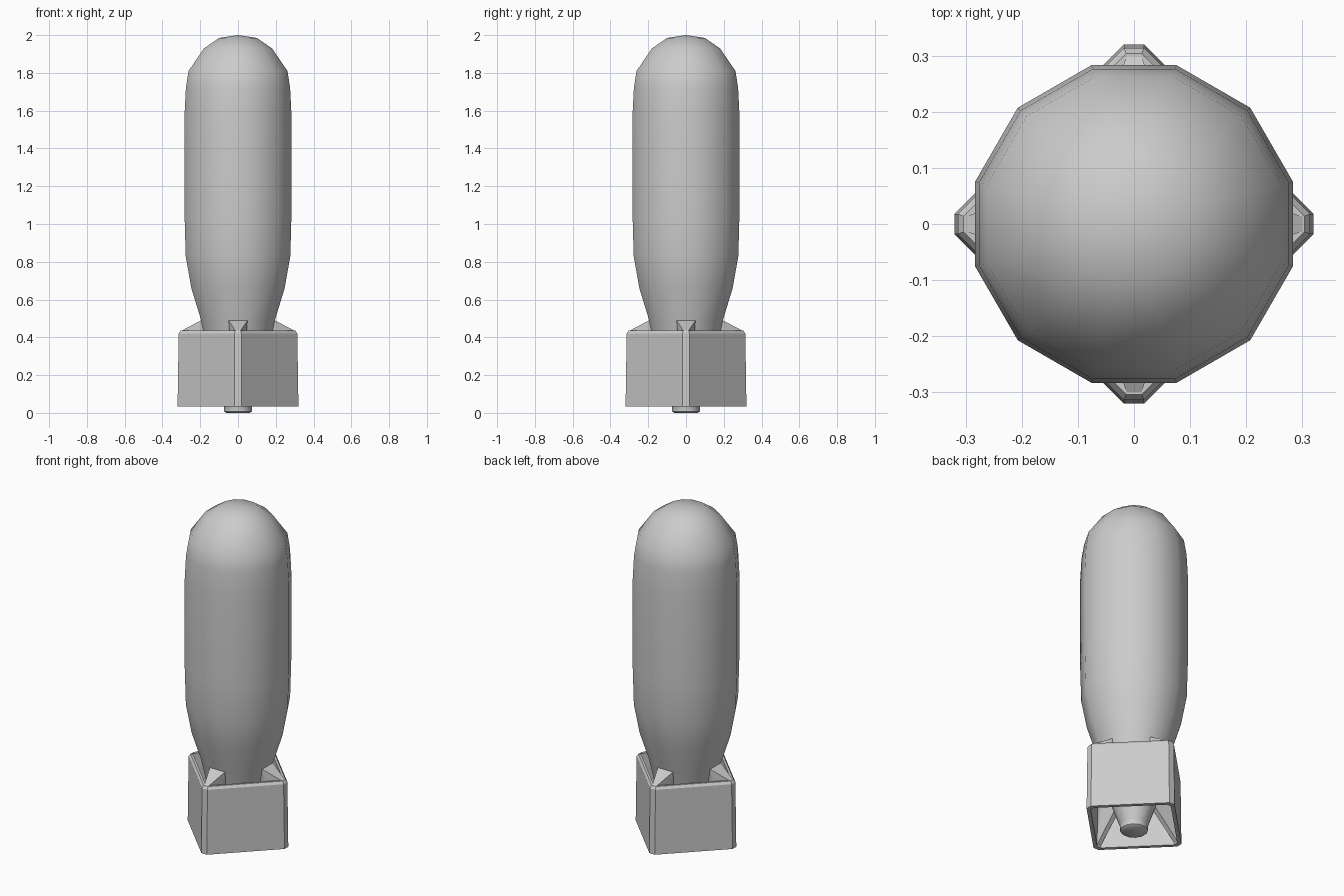
import bpy, bmesh, math
from mathutils import Matrix

cube = bpy.data.objects.get("Cube")
if cube:
    bpy.data.objects.remove(cube, do_unlink=True)

metal = bpy.data.materials.new("grey_metal")
metal.use_nodes = True
metal.diffuse_color = (0.6, 0.6, 0.6, 1)
metal.node_tree.nodes["Principled BSDF"].inputs["Base Color"].default_value = metal.diffuse_color


def finish(bm, name, smooth=None):
    bmesh.ops.recalc_face_normals(bm, faces=bm.faces)
    mesh = bpy.data.meshes.new(name)
    bm.to_mesh(mesh)
    bm.free()
    mesh.materials.append(metal)
    obj = bpy.data.objects.new(name, mesh)
    bpy.context.collection.objects.link(obj)
    if smooth:
        bpy.ops.object.select_all(action='DESELECT')
        obj.select_set(True)
        bpy.context.view_layer.objects.active = obj
        bpy.ops.object.shade_smooth_by_angle(angle=math.radians(smooth))
    return obj


def bridge(bm, a, b):
    for i in range(len(a)):
        j = (i + 1) % len(a)
        bm.faces.new((a[i], a[j], b[j], b[i]))


# Twelve-sided body: half widths across the flats, from tail plug to nose
SIDES = 12
profile = [(0.062, 0.0), (0.073, 0.008), (0.073, 0.035), (0.075, 0.04),
           (0.12, 0.17), (0.168, 0.36), (0.195, 0.49), (0.247, 0.66),
           (0.277, 0.83), (0.283, 1.05), (0.283, 1.58), (0.276, 1.72),
           (0.262, 1.81), (0.18, 1.93), (0.1, 1.985)]
bm = bmesh.new()
rings = []
for half, z in profile:
    r = half / math.cos(math.pi / SIDES)
    rings.append([bm.verts.new((r * math.cos((i + 0.5) * math.tau / SIDES),
                                r * math.sin((i + 0.5) * math.tau / SIDES), z))
                  for i in range(SIDES)])
for lower, upper in zip(rings, rings[1:]):
    bridge(bm, lower, upper)
bm.faces.new(rings[0])
tip = bm.verts.new((0, 0, 2.0))
for i in range(SIDES):
    bm.faces.new((rings[-1][i], rings[-1][(i + 1) % SIDES], tip))
finish(bm, "body", 40)

# Hollow diamond-shaped tail box with clipped corners and a chamfered top rim
bm = bmesh.new()
loops = []
for reach, clip, z in [(0.32, 0.018, 0.035), (0.314, 0.018, 0.42),
                       (0.304, 0.014, 0.435), (0.288, 0.012, 0.435),
                       (0.294, 0.014, 0.035)]:
    loop = []
    for k in range(4):
        turn = Matrix.Rotation(k * math.pi / 2, 3, 'Z')
        for y in (-clip, clip):
            v = bm.verts.new((reach, y, z))
            v.co = turn @ v.co
            loop.append(v)
    loops.append(loop)
for k in range(len(loops)):
    bridge(bm, loops[k], loops[(k + 1) % len(loops)])
finish(bm, "tail_box")

# Four wedge fins joining the body to the box corners
for k, name in enumerate(("left", "back", "right", "front")):
    bm = bmesh.new()
    for r, half, z in [(0.303, 0.012, 0.04), (0.303, 0.012, 0.433),
                       (0.195, 0.05, 0.49), (0.15, 0.05, 0.48),
                       (0.12, 0.015, 0.22)]:
        for side in (-1, 1):
            bm.verts.new((r, side * half, z))
    bmesh.ops.convex_hull(bm, input=bm.verts)
    bmesh.ops.rotate(bm, verts=bm.verts, cent=(0, 0, 0),
                     matrix=Matrix.Rotation(k * math.pi / 2, 3, 'Z'))
    finish(bm, name + "_fin")
